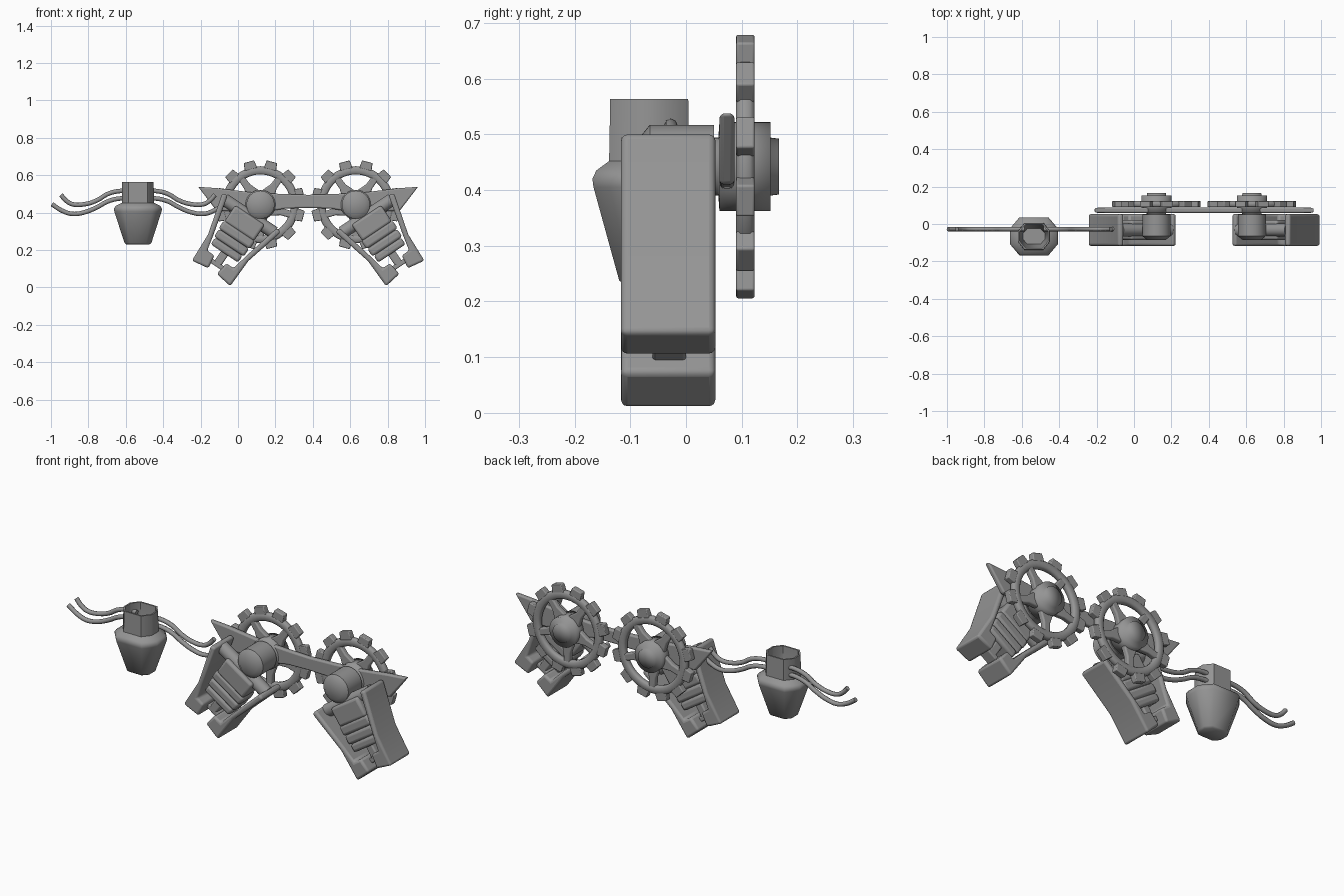
import bpy, bmesh, math
from mathutils import Matrix, Vector

cube = bpy.data.objects.get("Cube")
if cube:
    bpy.data.objects.remove(cube)

grey = bpy.data.materials.new("dull_grey")
grey.use_nodes = True
colour = (0.3, 0.3, 0.3, 1)
grey.diffuse_color = colour
grey.node_tree.nodes["Principled BSDF"].inputs["Base Color"].default_value = colour


def finish(name, bm, matrix, bevel=0, angle=35):
    """Turn a bmesh into a shaded object, with optional rounded edges."""
    bm.transform(matrix)
    bmesh.ops.recalc_face_normals(bm, faces=bm.faces)
    mesh = bpy.data.meshes.new(name)
    bm.to_mesh(mesh)
    bm.free()
    mesh.materials.append(grey)
    obj = bpy.data.objects.new(name, mesh)
    bpy.context.collection.objects.link(obj)
    if bevel:
        mod = obj.modifiers.new("round", 'BEVEL')
        mod.width, mod.segments = bevel, 3
        mod.limit_method, mod.angle_limit = 'ANGLE', math.radians(30)
    bpy.ops.object.select_all(action='DESELECT')
    obj.select_set(True)
    bpy.context.view_layer.objects.active = obj
    bpy.ops.object.shade_smooth_by_angle(angle=math.radians(angle))
    return obj


def prism(bm, points, y0, y1):
    """Extrude an x-z outline from y0 to y1."""
    face = bm.faces.new([bm.verts.new((x, y0, z)) for x, z in points])
    out = bmesh.ops.extrude_face_region(bm, geom=[face])
    verts = [v for v in out["geom"] if isinstance(v, bmesh.types.BMVert)]
    bmesh.ops.translate(bm, verts=verts, vec=(0, y1 - y0, 0))


def rect(x0, x1, z0, z1):
    return [(x0, z0), (x1, z0), (x1, z1), (x0, z1)]


def lathe(bm, profile, steps=40):
    """Spin (radius, y) points around the y axis."""
    verts = [bm.verts.new((r, y, 0)) for r, y in profile]
    edges = [bm.edges.new(pair) for pair in zip(verts, verts[1:])]
    bmesh.ops.spin(bm, geom=verts + edges, cent=(0, 0, 0), axis=(0, 1, 0),
                   angle=math.tau, steps=steps)
    bmesh.ops.remove_doubles(bm, verts=bm.verts, dist=1e-4)


def turn_y(a):
    return Matrix.Rotation(a, 4, 'Y')


MID = 0.375
mirror = (Matrix.Translation((MID, 0, 0)) @ Matrix.Scale(-1, 4, (1, 0, 0))
          @ Matrix.Translation((-MID, 0, 0)))

# Both assemblies: right one is built, left one is its mirror image
for side, flip in (("right", Matrix.Identity(4)), ("left", mirror)):
    centre = flip @ Matrix.Translation((0.12, 0, 0.442))

    # Cogwheel rim
    bm = bmesh.new()
    rim = [(0.162, 0.098), (0.17, 0.09), (0.198, 0.09), (0.206, 0.098),
           (0.206, 0.115), (0.198, 0.123), (0.17, 0.123), (0.162, 0.115)]
    lathe(bm, rim + rim[:1], 48)
    finish(side + "_wheel_rim", bm, centre, angle=60)

    # Cogwheel teeth
    bm = bmesh.new()
    for i in range(12):
        tooth = bmesh.new()
        prism(tooth, [(-0.034, 0.195), (0.034, 0.195), (0.029, 0.238), (-0.029, 0.238)],
              0.09, 0.123)
        tooth.transform(turn_y(math.radians(15 + 30 * i)))
        part = bpy.data.meshes.new("tooth")
        tooth.to_mesh(part)
        tooth.free()
        bm.from_mesh(part)
        bpy.data.meshes.remove(part)
    finish(side + "_wheel_teeth", bm, centre, 0.004)

    # Tapered spokes
    for i in range(5):
        bm = bmesh.new()
        prism(bm, [(-0.048, 0.04), (0.048, 0.04), (0.02, 0.12), (0.018, 0.18),
                   (-0.018, 0.18), (-0.02, 0.12)], 0.092, 0.121)
        finish(side + "_spoke", bm, centre @ turn_y(math.radians(36 + 72 * i)), 0.007)

    # Stepped hub and shoulder axle
    bm = bmesh.new()
    lathe(bm, [(0, 0.167), (0.05, 0.167), (0.052, 0.152), (0.08, 0.152),
               (0.08, 0.06), (0.052, 0.058), (0.052, 0.04)])
    finish(side + "_hub", bm, centre, angle=100)
    bm = bmesh.new()
    lathe(bm, [(0, -0.085), (0.05, -0.085), (0.075, -0.065), (0.075, 0.05), (0, 0.05)])
    finish(side + "_shoulder", bm, centre, angle=40)

    # Arm frame: local z runs up the slanted limb
    arm = flip @ Matrix.Translation((-0.144, 0, 0.075)) @ turn_y(math.radians(33.7))

    # Bent side plates with thick feet
    for k in (-1, 1):
        outline = [(0.027, 0.015), (0.123, 0), (0.129, 0.165), (0.188, 0.389),
                   (0.158, 0.398), (0.103, 0.175), (0.085, 0.09), (0.038, 0.09)]
        bm = bmesh.new()
        prism(bm, [(k * s, t) for s, t in outline], -0.117, 0.053)
        finish(side + "_side_plate", bm, arm, 0.012)

    # Ribbed limb body
    for s, t0, t1 in ((0.095, 0.27, 0.375), (0.1, 0.222, 0.275),
                      (0.096, 0.172, 0.222), (0.088, 0.128, 0.172)):
        bm = bmesh.new()
        prism(bm, rect(-s, s, t0, t1), -0.085, 0.022)
        finish(side + "_limb_segment", bm, arm, 0.014)

    # Lower piston and its crossbar
    bm = bmesh.new()
    prism(bm, rect(-0.022, 0.022, 0.05, 0.14), -0.06, 0)
    finish(side + "_piston", bm, arm, 0.008)
    bm = bmesh.new()
    prism(bm, rect(-0.07, 0.07, 0.045, 0.07), -0.06, 0)
    finish(side + "_piston_crossbar", bm, arm, 0.006)

    # Pin joining the two side plates at the shoulder
    bm = bmesh.new()
    bmesh.ops.create_cone(bm, cap_ends=True, segments=20, radius1=0.034,
                          radius2=0.034, depth=0.32)
    pin = Matrix.Translation((0, -0.032, 0.368)) @ turn_y(math.pi / 2)
    finish(side + "_plate_pin", bm, arm @ pin)

# Crossbeam with pointed ends
half = [(0, 0.495), (0.15, 0.5), (0.3, 0.508), (0.48, 0.53), (0.588, 0.538),
        (0.49, 0.41), (0.25, 0.4), (0.12, 0.422), (0, 0.425)]
outline = [(MID + x, z) for x, z in half]
outline += [(MID - x, z) for x, z in half[-2:0:-1]]
bm = bmesh.new()
prism(bm, outline, 0.06, 0.087)
finish("crossbeam", bm, Matrix.Identity(4), 0.008)

# Open eight-sided pot: rings of (half width, half depth, height)
POT = Vector((-0.535, -0.066, 0))
rings = [(0.062, 0.045, 0.23), (0.072, 0.054, 0.238), (0.126, 0.1, 0.405),
         (0.129, 0.102, 0.42), (0.12, 0.095, 0.435), (0.086, 0.072, 0.452),
         (0.084, 0.07, 0.563), (0.076, 0.062, 0.563), (0.076, 0.062, 0.44),
         (0.058, 0.042, 0.25)]
bm = bmesh.new()
loops = []
for w, d, z in rings:
    corners = [(1, 0.4), (0.6, 1), (-0.6, 1), (-1, 0.4),
               (-1, -0.4), (-0.6, -1), (0.6, -1), (1, -0.4)]
    loops.append([bm.verts.new((w * a, d * b, z)) for a, b in corners])
for low, high in zip(loops, loops[1:]):
    for i in range(8):
        j = (i + 1) % 8
        bm.faces.new((low[i], low[j], high[j], high[i]))
bm.faces.new(loops[0])
bm.faces.new(loops[-1])
finish("pot", bm, Matrix.Translation(POT), angle=50)

# Wavy cables on both sides of the pot: (distance out, height)
paths = {
    "upper_cable": [(0.05, 0.515), (0.1, 0.515), (0.16, 0.5), (0.22, 0.465),
                    (0.285, 0.445), (0.35, 0.445), (0.385, 0.465), (0.412, 0.495)],
    "lower_cable": [(0.05, 0.475), (0.1, 0.475), (0.16, 0.46), (0.22, 0.428),
                    (0.285, 0.402), (0.35, 0.393), (0.405, 0.41), (0.46, 0.445)],
}
for name, path in paths.items():
    for side, k in (("left_", 1), ("right_", -1)):
        curve = bpy.data.curves.new(side + name, 'CURVE')
        curve.dimensions = '3D'
        curve.bevel_depth, curve.bevel_resolution = 0.012, 2
        curve.use_fill_caps = True
        spline = curve.splines.new('BEZIER')
        spline.bezier_points.add(len(path) - 1)
        for point, (x, z) in zip(spline.bezier_points, path):
            point.co = (POT.x + k * x, -0.027, z)
            point.handle_left_type = point.handle_right_type = 'AUTO'
        curve.materials.append(grey)
        bpy.context.collection.objects.link(bpy.data.objects.new(side + name, curve))
